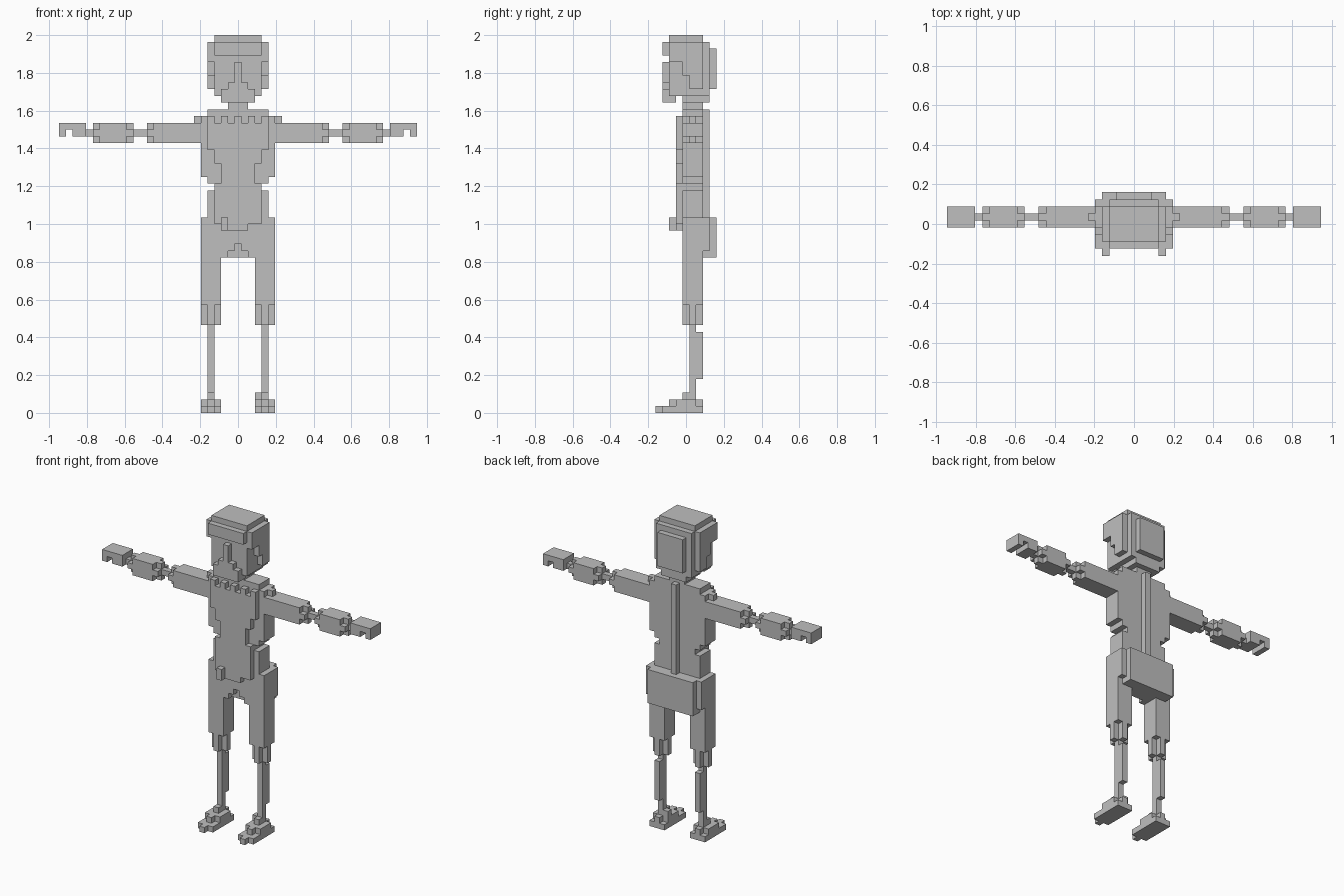
import bpy, bmesh
from mathutils import Vector

if "Cube" in bpy.data.objects:
    bpy.data.objects.remove(bpy.data.objects["Cube"])

V = 1 / 28  # cube size: the figure is 56 cubes tall

grey = bpy.data.materials.new("plain_grey")
grey.diffuse_color = (0.52, 0.52, 0.52, 1)
grey.use_nodes = True
grey.node_tree.nodes["Principled BSDF"].inputs["Base Color"].default_value = grey.diffuse_color


def box(x0, x1, y0, y1, z0, z1):
    """Inclusive block of cube cells."""
    return {(x, y, z) for x in range(x0, x1 + 1)
            for y in range(y0, y1 + 1) for z in range(z0, z1 + 1)}


def wide(h, y0, y1, z0, z1):
    """Block centred on x = 0."""
    return box(-h, h, y0, y1, z0, z1)


def mirror(cells):
    return {(-x, y, z) for x, y, z in cells}


parts = {}

# Head: skull, cap, side hair, face
head = wide(3, -2, 3, 48, 53) | wide(3, -2, 3, 47, 47)
head |= wide(3, -2, 2, 55, 55) | wide(3, -3, 3, 53, 54)      # cap and brim
head |= wide(2, 0, 3, 46, 46) | wide(2, 4, 4, 48, 53)        # underside, back plate
hair = box(4, 4, -2, 2, 52, 54) | box(4, 4, 0, 2, 50, 51) | box(4, 4, 1, 2, 48, 49)
head |= hair | mirror(hair)
head |= wide(0, -3, -3, 49, 51) | wide(1, -3, -3, 48, 48)    # nose and mouth
head |= wide(2, -3, -2, 46, 47)                              # jaw
parts["head"] = head
parts["neck"] = wide(1, 0, 2, 45, 46)

# Torso: stepped waist, chest panel, spine, collar
torso = wide(4, 0, 2, 44, 44) | wide(5, 0, 2, 35, 43) | wide(4, 0, 2, 34, 34)
torso |= wide(3, 0, 2, 33, 33) | wide(4, 0, 2, 29, 32) | wide(6, 1, 1, 43, 43)
parts["torso"] = torso
panel = set()
for half, z0, z1 in ((4, 39, 42), (3, 37, 38), (2, 34, 36), (3, 28, 33), (1, 27, 27)):
    panel |= wide(half, -1, -1, z0, z1)
for x in (-4, -2, 0, 2, 4):                                  # collar teeth
    panel |= box(x, x, -1, -1, 43, 43)
parts["chest_panel"] = panel
parts["belt_knob"] = box(-2, -2, -2, -1, 27, 28)
parts["spine"] = wide(0, 3, 3, 29, 44)

# Hips with a small arch at the front
hips = wide(2, 0, 2, 23, 28) - wide(1, 0, 0, 23, 23) - wide(0, 0, 0, 24, 24)
hips |= wide(5, 3, 3, 24, 28) | wide(4, 3, 4, 23, 28)
parts["hips"] = hips

# Limbs: blocks whose ends lose their corner cells
upper_arm = box(6, 12, 0, 2, 40, 42) | box(13, 13, 1, 1, 40, 42) | box(13, 13, 0, 2, 41, 41)
elbow = box(14, 15, 1, 1, 41, 41)
forearm = box(17, 20, 0, 2, 40, 42) | box(16, 21, 1, 1, 40, 42) | box(16, 21, 0, 2, 41, 41)
wrist = box(22, 22, 1, 1, 41, 41)
hand = box(23, 26, 0, 2, 41, 42) - box(25, 25, 0, 2, 41, 41)
thigh = box(3, 5, 0, 2, 16, 28) | box(4, 4, 0, 2, 13, 15) | box(3, 5, 1, 1, 13, 15)
shin = box(4, 4, 1, 1, 2, 12) | box(4, 4, 2, 2, 5, 11)
foot = box(3, 5, -3, 2, 0, 0) | box(4, 4, -4, -4, 0, 0)
foot |= box(3, 5, -1, 1, 1, 1) | box(4, 4, -2, 2, 1, 1) | box(4, 4, 0, 0, 2, 2)
limbs = dict(upper_arm=upper_arm, elbow=elbow, forearm=forearm, wrist=wrist,
             hand=hand, thigh=thigh, shin=shin, foot=foot)
for name, cells in limbs.items():
    parts["right_" + name] = cells
    parts["left_" + name] = mirror(cells)
parts["right_foot"] = foot | box(3, 3, 1, 1, 2, 2)           # ankle bump

# Give every cell one owner, then mesh only the outer cube faces
filled, owned = set(), {}
for name, cells in parts.items():
    owned[name] = cells - filled
    filled |= cells


def build(name, cells):
    bm = bmesh.new()
    for cell in cells:
        c = Vector(cell) + Vector((0, 0, 0.5))
        for axis in range(3):
            for s in (-1, 1):
                n = Vector((0, 0, 0))
                n[axis] = s
                if tuple(int(a + b) for a, b in zip(cell, n)) in filled:
                    continue
                u = Vector((0, 0, 0))
                u[(axis + 1) % 3] = 1
                w = n.cross(u)
                corners = [c + (n + a * u + b * w) / 2
                           for a, b in ((-1, -1), (1, -1), (1, 1), (-1, 1))]
                bm.faces.new([bm.verts.new(p * V) for p in corners])
    bmesh.ops.remove_doubles(bm, verts=bm.verts[:], dist=V / 100)
    mesh = bpy.data.meshes.new(name)
    bm.to_mesh(mesh)
    bm.free()
    mesh.materials.append(grey)
    bpy.context.collection.objects.link(bpy.data.objects.new(name, mesh))


for name, cells in owned.items():
    build(name, cells)
